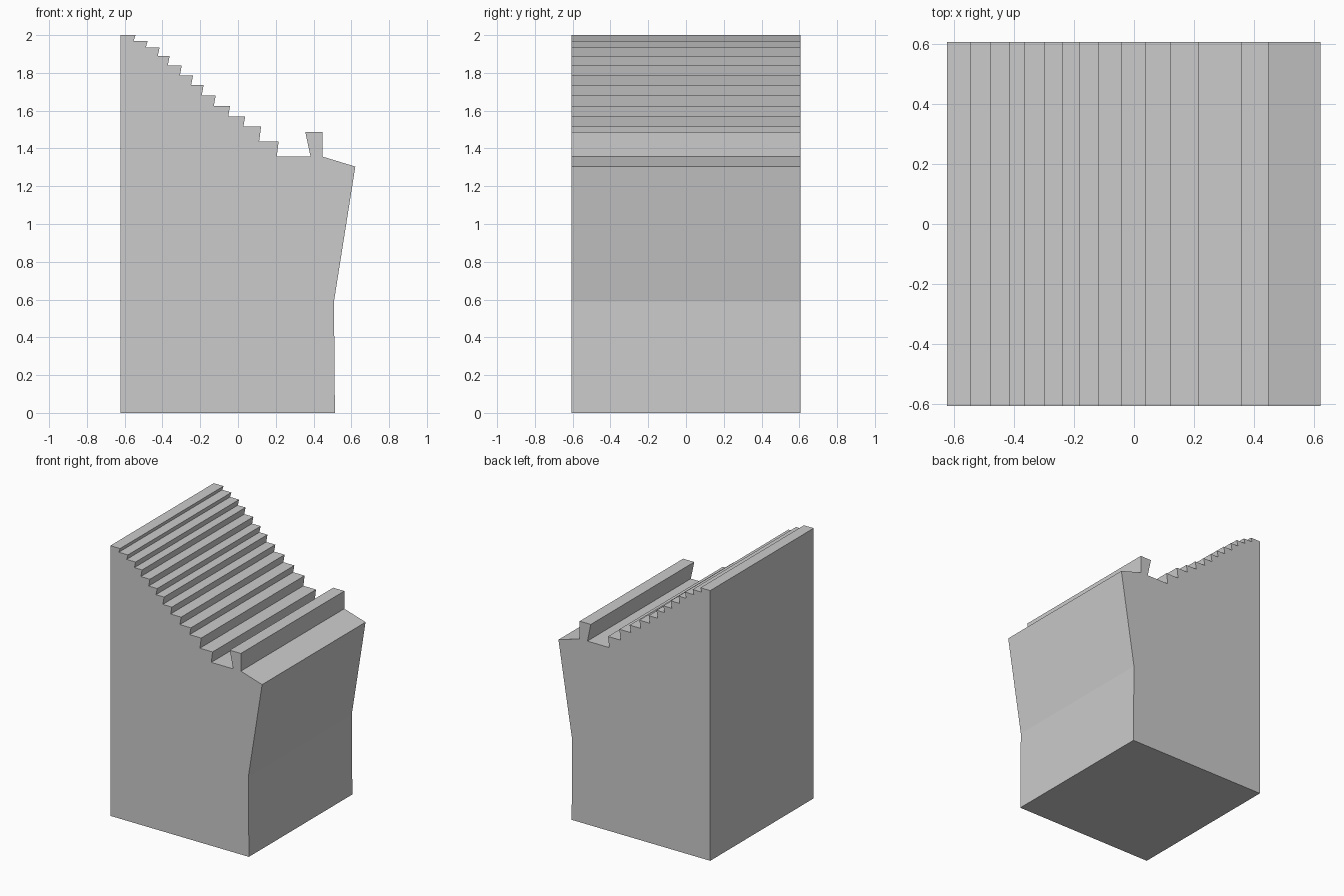
import bpy
import bmesh

if "Cube" in bpy.data.objects:
    bpy.data.objects.remove(bpy.data.objects["Cube"])

HALF_DEPTH = 0.605

# Steps: (nose x, tread height), each riser leans back under its nose
steps = [(-0.542, 2.0), (-0.478, 1.97), (-0.415, 1.934), (-0.362, 1.89),
         (-0.298, 1.838), (-0.238, 1.785), (-0.182, 1.737), (-0.118, 1.68),
         (-0.042, 1.626), (0.038, 1.568), (0.122, 1.515), (0.215, 1.437)]
LANDING_Z = 1.357
UNDERCUT = 0.010

# Side profile in x, z: back wall, then the stair edge
profile = [(-0.622, 0), (-0.622, 2.0)]
heights = [z for _, z in steps[1:]] + [LANDING_Z]
for (x, z), next_z in zip(steps, heights):
    profile += [(x, z), (x - UNDERCUT, next_z)]

# Landing, upright ridge, sloped lip and bent front wall
profile += [(0.384, LANDING_Z), (0.356, 1.488), (0.447, 1.488),
            (0.447, LANDING_Z), (0.621, 1.304), (0.508, 0.59), (0.513, 0)]

# Extrude the profile along y
bm = bmesh.new()
face = bm.faces.new([bm.verts.new((x, -HALF_DEPTH, z)) for x, z in profile])
side = bmesh.ops.extrude_face_region(bm, geom=[face])
moved = [v for v in side["geom"] if isinstance(v, bmesh.types.BMVert)]
bmesh.ops.translate(bm, verts=moved, vec=(0, 2 * HALF_DEPTH, 0))
if not any(f.is_valid and all(v.co.y < 0 for v in f.verts) for f in bm.faces):
    bm.faces.new([v for v in bm.verts if v.co.y < 0])
bmesh.ops.recalc_face_normals(bm, faces=bm.faces)

mesh = bpy.data.meshes.new("stepped_block")
bm.to_mesh(mesh)
bm.free()
block = bpy.data.objects.new("stepped_block", mesh)
bpy.context.collection.objects.link(block)
